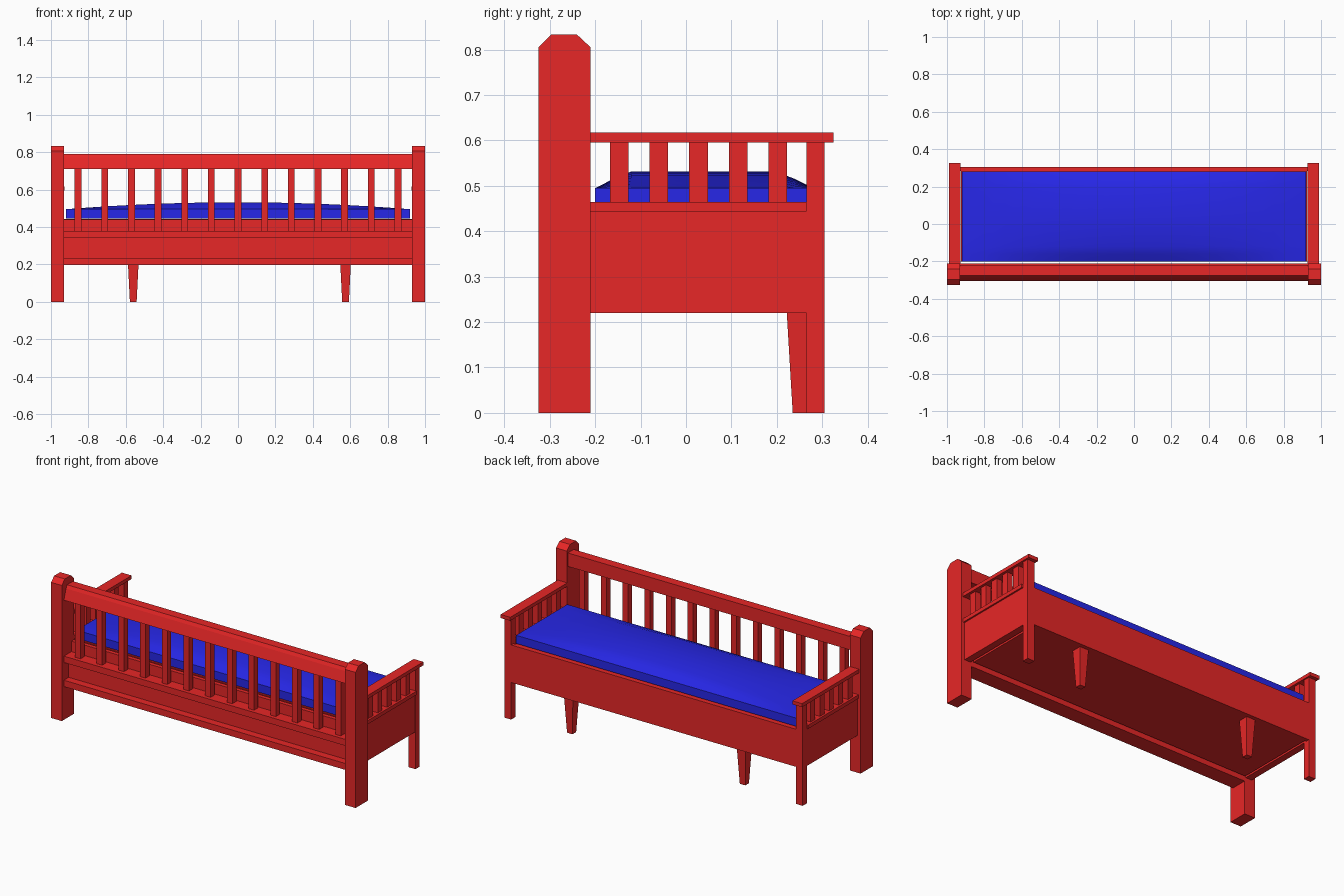
import bpy, bmesh

if "Cube" in bpy.data.objects:
    bpy.data.objects.remove(bpy.data.objects["Cube"])

def material(name, color):
    m = bpy.data.materials.new(name)
    m.diffuse_color = color
    m.use_nodes = True
    m.node_tree.nodes["Principled BSDF"].inputs["Base Color"].default_value = m.diffuse_color
    return m

RED = material("red_paint", (0.80, 0.02, 0.02, 1))
BLUE = material("blue_fabric", (0.02, 0.02, 0.80, 1))

def finish(name, bm, mat):
    bmesh.ops.recalc_face_normals(bm, faces=bm.faces)
    me = bpy.data.meshes.new(name)
    bm.to_mesh(me)
    bm.free()
    me.materials.append(mat)
    ob = bpy.data.objects.new(name, me)
    bpy.context.collection.objects.link(ob)
    return ob

def prism(name, profile, x0, x1):
    """Extrude a (y, z) profile from x0 to x1."""
    bm = bmesh.new()
    face = bm.faces.new([bm.verts.new((x0, y, z)) for y, z in profile])
    ext = bmesh.ops.extrude_face_region(bm, geom=[face])
    verts = [v for v in ext["geom"] if isinstance(v, bmesh.types.BMVert)]
    bmesh.ops.translate(bm, verts=verts, vec=(x1 - x0, 0, 0))
    return finish(name, bm, RED)

def box(name, x, y, z):
    return prism(name, [(y[0], z[0]), (y[1], z[0]), (y[1], z[1]), (y[0], z[1])], *x)

# End frames: tall post, arm, arm post, slats and side panel
post_profile = [(-0.325, 0), (-0.21, 0), (-0.21, 0.805), (-0.24, 0.833),
                (-0.297, 0.833), (-0.325, 0.805)]
for side, s in (("left", -1), ("right", 1)):
    def span(a, b):
        return sorted((s * a, s * b))
    prism(f"{side}_tall_post", post_profile, *span(0.93, 1.0))
    box(f"{side}_armrest", span(0.927, 0.99), (-0.21, 0.325), (0.596, 0.617))
    box(f"{side}_arm_post", span(0.935, 0.98), (0.265, 0.305), (0, 0.596))
    box(f"{side}_arm_rail", span(0.93, 0.987), (-0.21, 0.265), (0.443, 0.465))
    box(f"{side}_side_panel", span(0.937, 0.978), (-0.21, 0.265), (0.22, 0.443))
    for i in range(5):
        y = -0.147 + i * 0.0873
        box(f"{side}_arm_slat_{i + 1}", span(0.94, 0.975), (y - 0.0205, y + 0.0205), (0.465, 0.596))

# Slatted backrest
W = (-0.93, 0.93)
prism("back_top_rail", [(-0.22, 0.71), (-0.305, 0.71), (-0.285, 0.772), (-0.275, 0.79), (-0.22, 0.79)], *W)
for i in range(13):
    x = -0.855 + i * 0.1425
    box(f"back_slat_{i + 1}", (x - 0.018, x + 0.018), (-0.282, -0.245), (0.375, 0.715))
box("back_middle_rail", W, (-0.305, -0.21), (0.34, 0.378))
box("back_upper_board", W, (-0.235, -0.21), (0.378, 0.44))
box("back_panel", W, (-0.26, -0.21), (0.235, 0.34))
box("back_bottom_rail", W, (-0.305, -0.21), (0.197, 0.235))

# Seat box and apron
box("seat_base", (-0.925, 0.925), (-0.2, 0.283), (0.22, 0.44))
box("apron", (-0.937, 0.937), (0.283, 0.305), (0.22, 0.443))

# Tapered middle legs
for n, cx in (("left", -0.56), ("right", 0.575)):
    bm = bmesh.new()
    bmesh.ops.create_cube(bm, size=1)
    for v in bm.verts:
        top = v.co.z > 0
        w = 0.058 if top else 0.036
        v.co = (cx + v.co.x * w, 0.252 + v.co.y * (0.06 if top else 0.034), 0.22 if top else 0)
    finish(f"{n}_middle_leg", bm, RED)

# Domed mattress
bm = bmesh.new()
ys = (-0.2, -0.16, -0.12, 0.035, 0.195, 0.24, 0.28)
rise = (0, 0.55, 1, 1, 1, 0.55, 0)
N = 16
rows = []
for i in range(N + 1):
    t = -1 + 2 * i / N
    rows.append([bm.verts.new((0.92 * t, y, 0.495 + 0.037 * r * (1 - t * t))) for y, r in zip(ys, rise)])
for a, b in zip(rows, rows[1:]):
    for j in range(len(ys) - 1):
        bm.faces.new((a[j], b[j], b[j + 1], a[j + 1]))
rim = [e for e in bm.edges if e.is_boundary]
ext = bmesh.ops.extrude_edge_only(bm, edges=rim)
for v in ext["geom"]:
    if isinstance(v, bmesh.types.BMVert):
        v.co.z = 0.446
bmesh.ops.holes_fill(bm, edges=[e for e in bm.edges if e.is_boundary], sides=0)
mattress = finish("mattress", bm, BLUE)
bpy.context.view_layer.objects.active = mattress
mattress.select_set(True)
bpy.ops.object.shade_smooth_by_angle()
